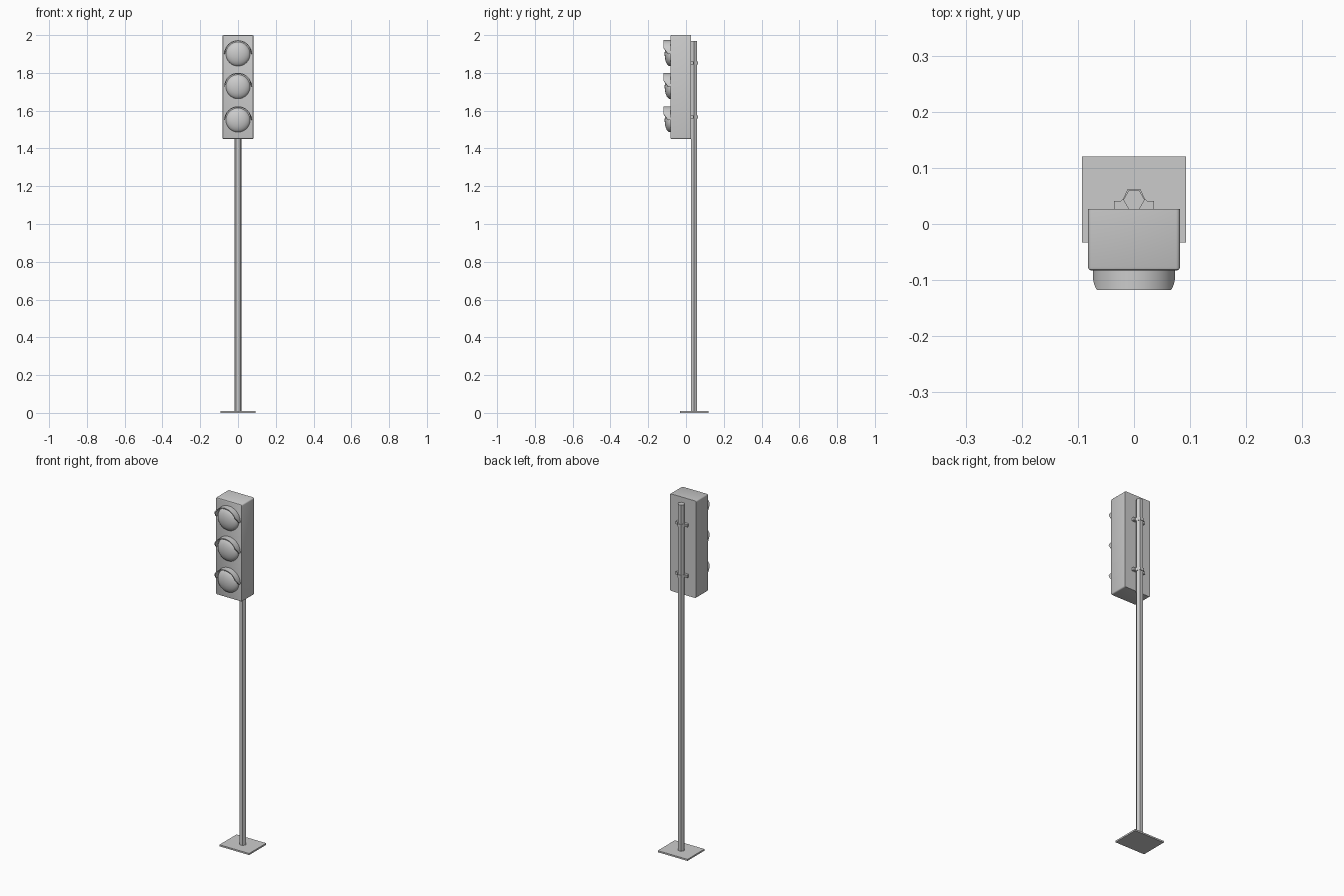
import bpy, bmesh, math
from mathutils import Vector

if "Cube" in bpy.data.objects:
    bpy.data.objects.remove(bpy.data.objects["Cube"])


def finish(name, bm, smooth=None):
    bmesh.ops.recalc_face_normals(bm, faces=bm.faces)
    me = bpy.data.meshes.new(name)
    bm.to_mesh(me)
    bm.free()
    ob = bpy.data.objects.new(name, me)
    bpy.context.collection.objects.link(ob)
    if smooth:
        bpy.ops.object.select_all(action='DESELECT')
        ob.select_set(True)
        bpy.context.view_layer.objects.active = ob
        bpy.ops.object.shade_smooth_by_angle(angle=math.radians(smooth))
    return ob


def prism(bm, outline, z0, z1):
    """Extrude an xy outline from z0 to z1."""
    face = bm.faces.new([bm.verts.new((x, y, z0)) for x, y in outline])
    ext = bmesh.ops.extrude_face_region(bm, geom=[face])
    verts = [g for g in ext['geom'] if isinstance(g, bmesh.types.BMVert)]
    bmesh.ops.translate(bm, verts=verts, vec=(0, 0, z1 - z0))


def rect(x, y0, y1):
    return [(-x, y0), (x, y0), (x, y1), (-x, y1)]


# base plate
bm = bmesh.new()
prism(bm, rect(0.093, -0.033, 0.12), 0, 0.009)
finish("base_plate", bm)

# six-sided pole
POLE_Y, POLE_R = 0.043, 0.019
bm = bmesh.new()
prism(bm, [(POLE_R * math.cos(i * math.pi / 3), POLE_Y + POLE_R * math.sin(i * math.pi / 3))
           for i in range(6)], 0.005, 1.97)
finish("pole", bm)

# clamps holding the housing to the pole
half = [(-0.036, 0.027), (-0.036, 0.041), (-0.024, 0.041), (-0.020, 0.044), (-0.011, 0.0625)]
for i, z in enumerate((1.566, 1.853)):
    bm = bmesh.new()
    prism(bm, half + [(-x, y) for x, y in reversed(half)], z - 0.008, z + 0.008)
    finish(f"pole_clamp_{i + 1}", bm)

# housing: rounded long corners, bevelled front rim
bm = bmesh.new()
prism(bm, rect(0.082, -0.083, 0.027), 1.45, 2.0)
edges = [e for e in bm.edges
         if abs((e.verts[0].co - e.verts[1].co).normalized().y) > 0.9]
bmesh.ops.bevel(bm, geom=edges, offset=0.007, segments=3, profile=0.5, affect='EDGES')
edges = [e for e in bm.edges if all(v.co.y < -0.0829 for v in e.verts)]
bmesh.ops.bevel(bm, geom=edges, offset=0.006, segments=2, profile=0.5, affect='EDGES')
finish("housing", bm, 40)


def lens(name, z, segments=32):
    profile = [(0.064, -0.080), (0.064, -0.089), (0.060, -0.095), (0.051, -0.102),
               (0.037, -0.108), (0.019, -0.112), (0, -0.113)]
    bm = bmesh.new()
    verts = [bm.verts.new((r, y, z)) for r, y in profile]
    geom = verts + [bm.edges.new(p) for p in zip(verts, verts[1:])]
    bmesh.ops.spin(bm, geom=geom, cent=(0, 0, z), axis=(0, 1, 0),
                   angle=2 * math.pi, steps=segments)
    bmesh.ops.remove_doubles(bm, verts=bm.verts, dist=1e-5)
    finish(name, bm, 35)


def visor(name, z, steps=28):
    bm = bmesh.new()
    rings = []
    for i in range(steps + 1):
        a = math.pi * i / steps
        # the hood gets shallower towards its two ends
        t = min(1, min(a, math.pi - a) / math.radians(25))
        front = -0.083 - (0.012 + 0.023 * t)
        rings.append([bm.verts.new((r * math.cos(a), y, z + r * math.sin(a)))
                      for r, y in ((0.068, -0.080), (0.073, -0.080),
                                   (0.073, front), (0.068, front))])
    for a, b in zip(rings, rings[1:]):
        for k in range(4):
            bm.faces.new((a[k], a[(k + 1) % 4], b[(k + 1) % 4], b[k]))
    bm.faces.new(rings[0])
    bm.faces.new(rings[-1])
    finish(name, bm, 35)


# three lamps with hoods
for part, z in (("top", 1.9), ("middle", 1.727), ("bottom", 1.55)):
    lens(f"{part}_lens", z)
    visor(f"{part}_visor", z)
